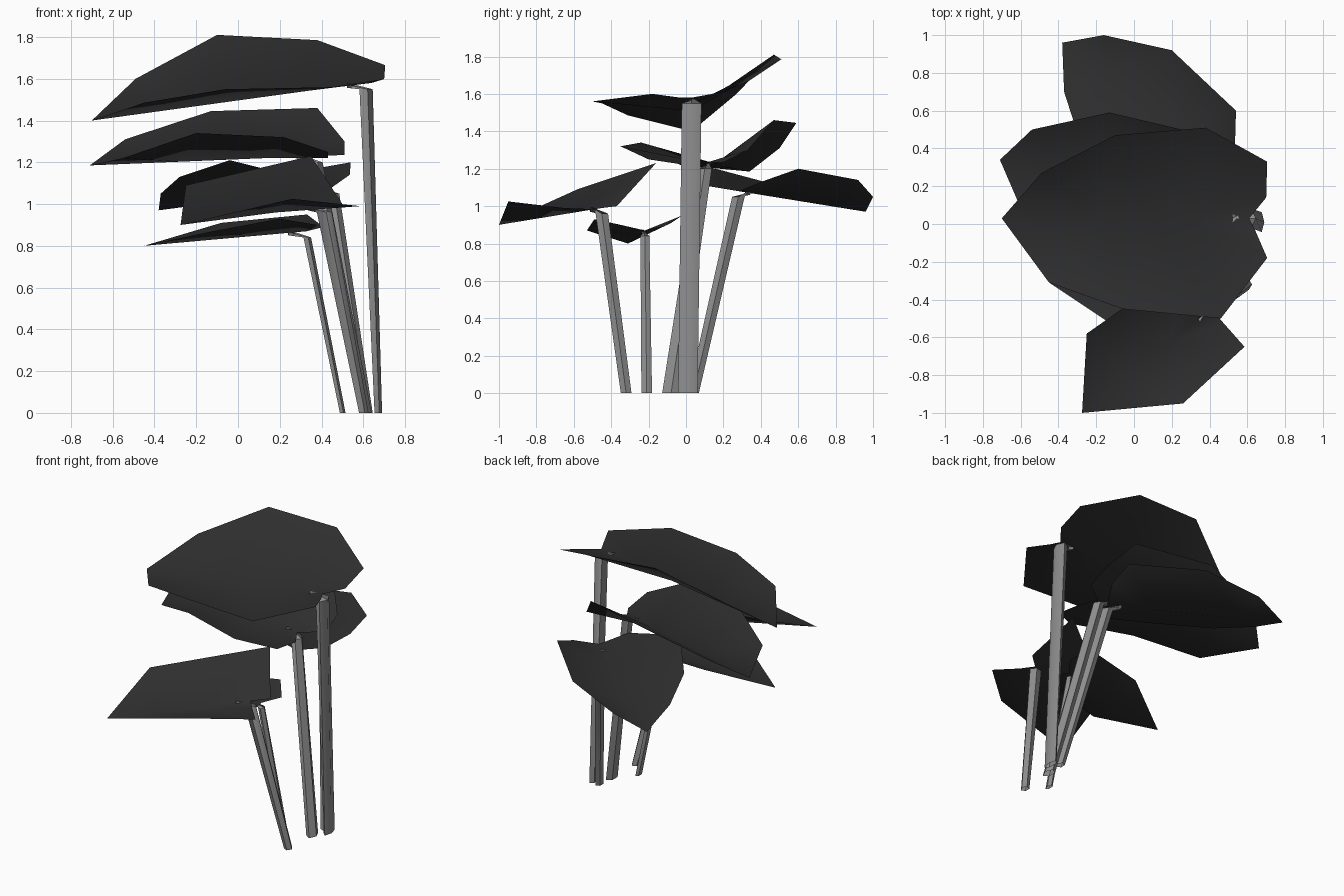
import bpy
import bmesh
import math
from mathutils import Vector

cube = bpy.data.objects.get("Cube")
if cube:
    bpy.data.objects.remove(cube, do_unlink=True)


def make_material(name, value):
    mat = bpy.data.materials.new(name)
    mat.use_nodes = True
    colour = (value, value, value, 1)
    mat.diffuse_color = colour
    mat.node_tree.nodes["Principled BSDF"].inputs["Base Color"].default_value = colour
    return mat


leaf_dark = make_material("charcoal leaf", 0.028)
stem_grey = make_material("grey stem", 0.27)


def finish(name, bm, material):
    """Turn a bmesh into a smooth-shaded object."""
    mesh = bpy.data.meshes.new(name)
    bm.to_mesh(mesh)
    bm.free()
    mesh.materials.append(material)
    mesh.polygons.foreach_set("use_smooth", [True] * len(mesh.polygons))
    obj = bpy.data.objects.new(name, mesh)
    bpy.context.collection.objects.link(obj)
    return obj


def make_leaf(name, notch, tip, left, right):
    """Folded sheet: a straight midrib with one lobe on each side.
    Lobe outlines run from the notch to the tip, equal in count."""
    bm = bmesh.new()
    count = len(left)
    notch, tip = Vector(notch), Vector(tip)
    rib = [bm.verts.new(notch.lerp(tip, i / count)) for i in range(count + 1)]
    for outline, flip in ((left, False), (right, True)):
        rim = [bm.verts.new(p) for p in outline]
        for i in range(count):
            corners = [rib[i], rim[i]]
            if i + 1 < count:
                corners.append(rim[i + 1])
            corners.append(rib[i + 1])
            if flip:
                corners.reverse()
            bm.faces.new(corners)
    bmesh.ops.triangulate(bm, faces=bm.faces[:])
    return finish(name, bm, leaf_dark)


def make_stem(name, base, notch, tip, base_size, top_size, sides=5):
    """Leaning open tube whose top bends over and tapers along the midrib."""
    bm = bmesh.new()
    base, notch = Vector(base), Vector(notch)
    along = (Vector(tip) - notch).normalized()
    side = along.cross(Vector((0, 0, 1))).normalized()
    rings = []
    for centre, size in ((base, base_size), (notch - Vector((0, 0, 0.03)), top_size)):
        ring = []
        for k in range(sides):
            a = math.tau * k / sides
            ring.append(bm.verts.new(centre + Vector((math.cos(a) * size[0],
                                                      math.sin(a) * size[1], 0))))
        rings.append(ring)
    # short tapered end lying on the leaf
    end = notch + along * 0.09
    flat = []
    for k in range(sides):
        a = math.tau * k / sides
        flat.append(bm.verts.new(end + side * math.sin(a) * top_size[1] * -0.4
                                 + Vector((0, 0, 0.014 * math.cos(a)))))
    rings.append(flat)
    for low, high in zip(rings, rings[1:]):
        for k in range(sides):
            n = (k + 1) % sides
            bm.faces.new((low[k], low[n], high[n], high[k]))
    bm.faces.new(flat)
    bmesh.ops.recalc_face_normals(bm, faces=bm.faces[:])
    obj = finish(name, bm, stem_grey)
    obj.data.set_sharp_from_angle(angle=math.radians(40))
    return obj


def make_plant(name, notch, tip, left, right, base, base_size, top_size):
    make_leaf(name + "_leaf", notch, tip, left, right)
    make_stem(name + "_stem", base, notch, tip, base_size, top_size)


# Tallest, largest leaf
make_plant("top", (0.61, 0.03, 1.58), (-0.7, 0.03, 1.4),
           [(0.7, 0.14, 1.6), (0.705, 0.33, 1.665), (0.38, 0.51, 1.785),
            (-0.1, 0.47, 1.81), (-0.49, 0.27, 1.6)],
           [(0.64, -0.03, 1.58), (0.705, -0.18, 1.6), (0.46, -0.5, 1.56),
            (-0.06, -0.45, 1.55), (-0.45, -0.31, 1.485)],
           (0.67, 0.01, 0), (0.02, 0.055), (0.035, 0.055))

# Second leaf below it
make_plant("upper", (0.37, 0.1, 1.23), (-0.71, 0.34, 1.185),
           [(0.51, 0.2, 1.235), (0.51, 0.33, 1.3), (0.38, 0.47, 1.46),
            (-0.13, 0.59, 1.445), (-0.54, 0.5, 1.31)],
           [(0.43, 0, 1.22), (0.43, -0.2, 1.25), (0.22, -0.35, 1.32),
            (-0.2, -0.24, 1.34), (-0.55, -0.03, 1.22)],
           (0.61, -0.08, 0), (0.03, 0.05), (0.035, 0.04))

# Leaf reaching to the back
make_plant("back", (0.45, 0.28, 1.08), (-0.38, 0.96, 0.97),
           [(0.535, 0.43, 1.14), (0.54, 0.6, 1.2), (0.2, 0.92, 1.14),
            (-0.16, 1, 1.05)],
           [(0.36, 0.1, 1.11), (-0.04, 0.12, 1.21), (-0.28, 0.42, 1.13),
            (-0.37, 0.7, 1.05)],
           (0.62, 0.04, 0), (0.025, 0.03), (0.035, 0.035))

# Leaf reaching to the front
make_plant("front", (0.41, -0.45, 0.99), (-0.275, -1, 0.9),
           [(0.5, -0.37, 1), (0.35, -0.16, 1.23), (-0.25, -0.58, 1.09)],
           [(0.47, -0.52, 0.985), (0.585, -0.65, 0.99), (0.26, -0.95, 1.025)],
           (0.6, -0.32, 0), (0.025, 0.03), (0.04, 0.035))

# Lowest, smallest leaf
make_plant("low", (0.33, -0.22, 0.87), (-0.45, -0.31, 0.8),
           [(0.41, -0.12, 0.89), (0.33, -0.02, 0.95), (-0.08, -0.08, 0.91)],
           [(0.38, -0.35, 0.9), (0.2, -0.49, 0.93), (-0.12, -0.53, 0.87)],
           (0.5, -0.21, 0), (0.015, 0.03), (0.02, 0.025))
